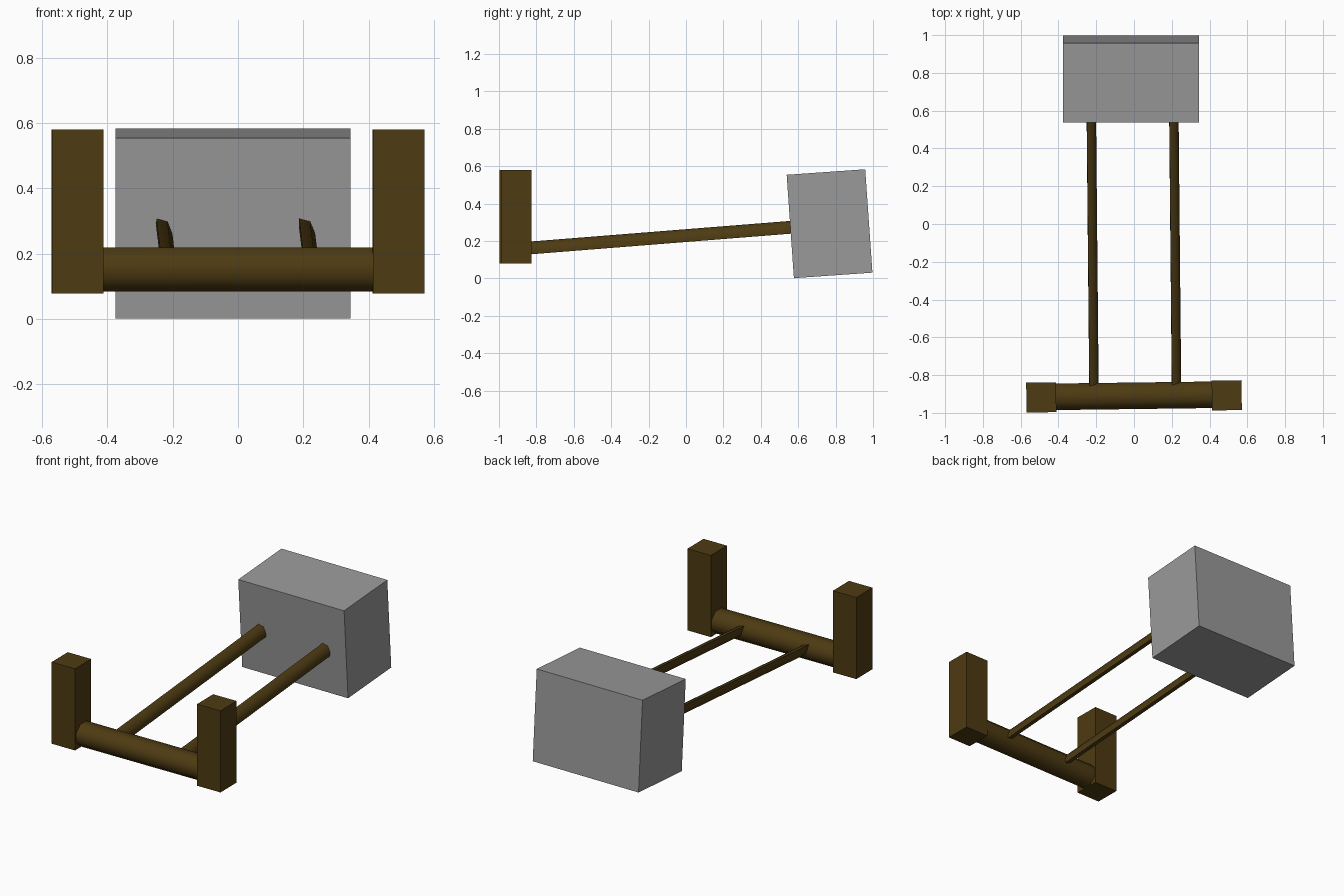
import bpy, bmesh, math
from mathutils import Matrix, Vector

if "Cube" in bpy.data.objects:
    bpy.data.objects.remove(bpy.data.objects["Cube"])


def material(name, rgb):
    m = bpy.data.materials.new(name)
    m.diffuse_color = (*rgb, 1)
    m.use_nodes = True
    m.node_tree.nodes["Principled BSDF"].inputs["Base Color"].default_value = m.diffuse_color
    return m


WOOD = material("dark_wood", (0.075, 0.043, 0.006))
STONE = material("grey_stone", (0.32, 0.32, 0.32))


def finish(name, bm, mat, smooth):
    bmesh.ops.recalc_face_normals(bm, faces=bm.faces)
    me = bpy.data.meshes.new(name)
    bm.to_mesh(me)
    bm.free()
    me.materials.append(mat)
    for p in me.polygons:
        p.use_smooth = smooth
    ob = bpy.data.objects.new(name, me)
    bpy.context.collection.objects.link(ob)
    return ob


def box(name, center, size, mat, rot=None, smooth=False):
    bm = bmesh.new()
    mtx = Matrix.Translation(center) @ (rot or Matrix()) @ Matrix.Diagonal((*size, 1))
    bmesh.ops.create_cube(bm, size=1, matrix=mtx)
    return finish(name, bm, mat, smooth)


def prism(name, rings, mat):
    # Joins two matching rings of points into a closed bar
    bm = bmesh.new()
    a, b = [[bm.verts.new(p) for p in ring] for ring in rings]
    n = len(a)
    for i in range(n):
        j = (i + 1) % n
        bm.faces.new((a[i], a[j], b[j], b[i]))
    bm.faces.new(a)
    bm.faces.new(b)
    return finish(name, bm, mat, True)


# Tilted weight block
box("head_block", (-0.015, 0.7675, 0.2925), (0.72, 0.421, 0.554), STONE,
    Matrix.Rotation(math.radians(4), 4, 'X'))

# Handle posts
turn = Matrix.Rotation(math.radians(0.6), 4, 'Z')
for side, x, y in (("left", -0.491, -0.918), ("right", 0.491, -0.907)):
    box(side + "_post", (x, y, 0.33), (0.158, 0.158, 0.502), WOOD, turn, True)

# Crossbar between the posts
def bar_ring(x, y):
    angles = [math.radians(22.5 + 45 * i) for i in range(8)]
    return [Vector((x, y + 0.076 * math.cos(a), 0.152 + 0.073 * math.sin(a))) for a in angles]

prism("crossbar", [bar_ring(-0.5, -0.916), bar_ring(0.5, -0.903)], WOOD)

# Two skewed hexagonal rods from the crossbar to the block
half = [(-0.024, 0.034), (0.010, 0.025), (0.025, -0.012)]
section = half + [(-u, -v) for u, v in half]
for side, near, far in (("left", -0.212, -0.226), ("right", 0.225, 0.211)):
    ends = ((near, -0.87, 0.160), (far, 0.58, 0.275))
    prism(side + "_rod", [[Vector((x + u, y - 0.08 * v, z + v)) for u, v in section]
                          for x, y, z in ends], WOOD)

# Keep the creases of the bars and posts crisp
for ob in bpy.context.scene.objects:
    ob.select_set("post" in ob.name or "rod" in ob.name or ob.name == "crossbar")
    bpy.context.view_layer.objects.active = ob
bpy.ops.object.shade_smooth_by_angle(angle=math.radians(65))
